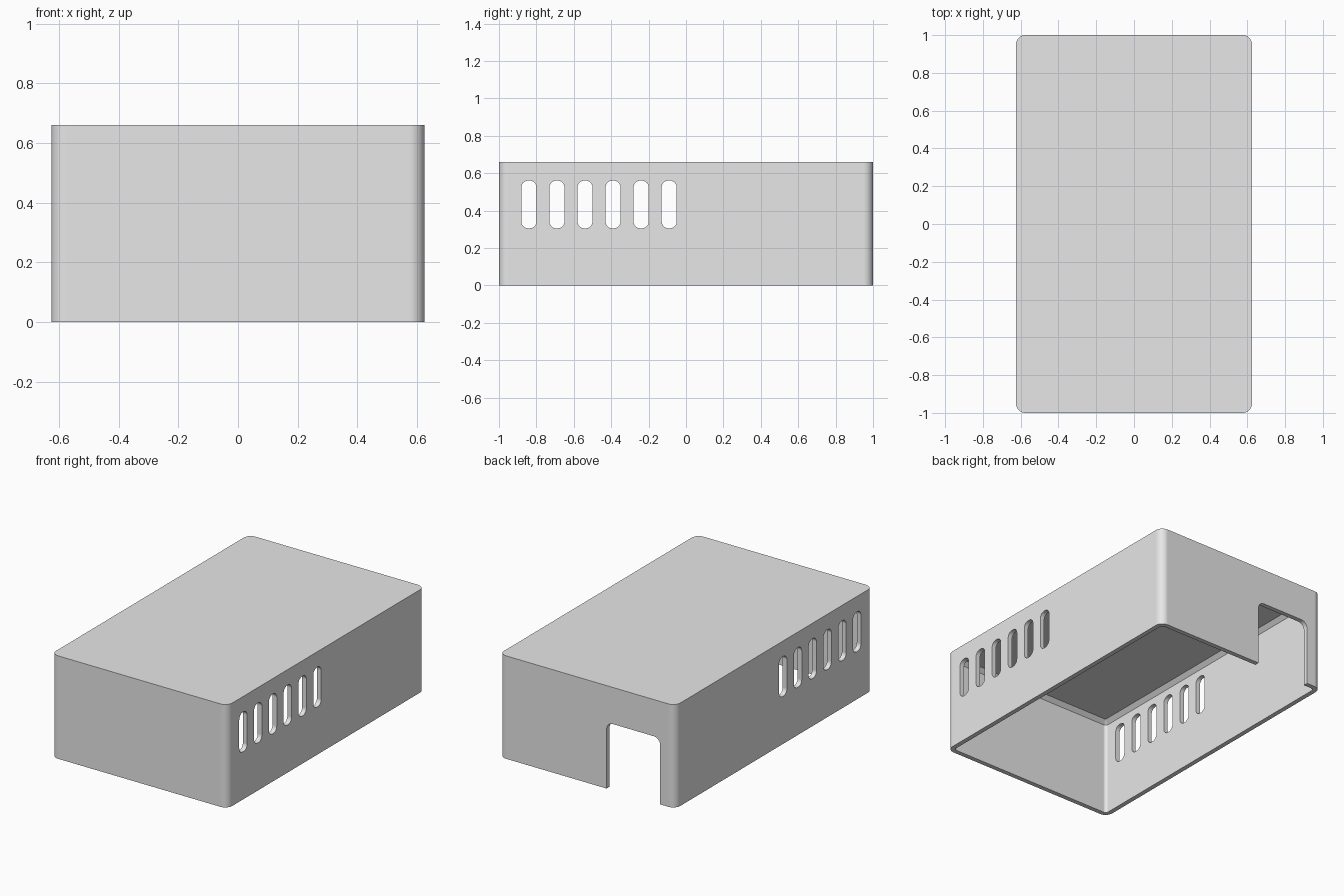
import bpy
import bmesh
from math import cos, sin, pi, radians
from mathutils import Vector

if "Cube" in bpy.data.objects:
    bpy.data.objects.remove(bpy.data.objects["Cube"], do_unlink=True)

WIDTH, DEPTH, HEIGHT = 1.25, 2.0, 0.66
WALL, CHAMFER = 0.03, 0.025

grey = bpy.data.materials.new("plain_grey")
grey.use_nodes = True
grey.diffuse_color = (0.8, 0.8, 0.8, 1)
grey.node_tree.nodes["Principled BSDF"].inputs["Base Color"].default_value = (0.8, 0.8, 0.8, 1)


def rounded_rect(w, h, r, steps=8):
    """Counter-clockwise outline of a rectangle with round corners."""
    points = []
    for i, (sx, sy) in enumerate([(1, 1), (-1, 1), (-1, -1), (1, -1)]):
        for k in range(steps + 1):
            a = (i + k / steps) * pi / 2
            points.append((sx * (w / 2 - r) + r * cos(a), sy * (h / 2 - r) + r * sin(a)))
    return points


def loft(bm, rings, place):
    """Solid through (outline, level) rings; place maps u, v, level to a point."""
    loops = [[bm.verts.new(place(u, v, level)) for u, v in outline] for outline, level in rings]
    for low, high in zip(loops, loops[1:]):
        for i in range(len(low)):
            j = (i + 1) % len(low)
            bm.faces.new((low[i], low[j], high[j], high[i]))
    bm.faces.new(loops[0][::-1])
    bm.faces.new(loops[-1])


def make_object(name, solids):
    bm = bmesh.new()
    for rings, place in solids:
        loft(bm, rings, place)
    bmesh.ops.recalc_face_normals(bm, faces=bm.faces)
    mesh = bpy.data.meshes.new(name)
    bm.to_mesh(mesh)
    bm.free()
    mesh.materials.append(grey)
    obj = bpy.data.objects.new(name, mesh)
    bpy.context.collection.objects.link(obj)
    return obj


def upright(u, v, level):
    return Vector((u, v, level))


# Outer cover
outline = rounded_rect(WIDTH, DEPTH, 0.05)
cover = make_object("enclosure_cover", [([(outline, 0), (outline, HEIGHT)], upright)])

# Hollow inside, open below, chamfered where the walls meet the roof
inner_w, inner_d, roof = WIDTH - 2 * WALL, DEPTH - 2 * WALL, HEIGHT - WALL
inner = rounded_rect(inner_w, inner_d, 0.02)
inner_top = rounded_rect(inner_w - 2 * CHAMFER, inner_d - 2 * CHAMFER, 0.004)
cavity = make_object("cavity_cutter", [
    ([(inner, -0.1), (inner, roof - CHAMFER), (inner_top, roof)], upright)])

# Six vent slots through both side walls
slot = rounded_rect(0.08, 0.255, 0.036)
slots = []
for n in range(6):
    y = -0.84 + 0.15 * n
    slots.append(([(slot, -0.8), (slot, 0.8)],
                  lambda u, v, level, y=y: Vector((level, y + u, 0.433 + v))))
vents = make_object("vent_cutter", slots)

# Cable opening in the back wall
opening = rounded_rect(0.38, 0.85, 0.045)
port = make_object("opening_cutter", [
    ([(opening, 0.9), (opening, 1.1)],
     lambda u, v, level: Vector((u - 0.327, level, v)))])

bpy.ops.object.select_all(action="DESELECT")
bpy.context.view_layer.objects.active = cover
cover.select_set(True)
for cutter in (cavity, vents, port):
    cutter.hide_render = True
    cut = cover.modifiers.new(cutter.name, "BOOLEAN")
    cut.operation = "DIFFERENCE"
    cut.solver = "EXACT"
    cut.object = cutter
    bpy.ops.object.modifier_apply(modifier=cut.name)
    bpy.data.objects.remove(cutter, do_unlink=True)

# Smooth round corners, flat walls
bpy.ops.object.shade_smooth_by_angle(angle=radians(30))
weighted = cover.modifiers.new("flat_walls", "WEIGHTED_NORMAL")
weighted.keep_sharp = True
